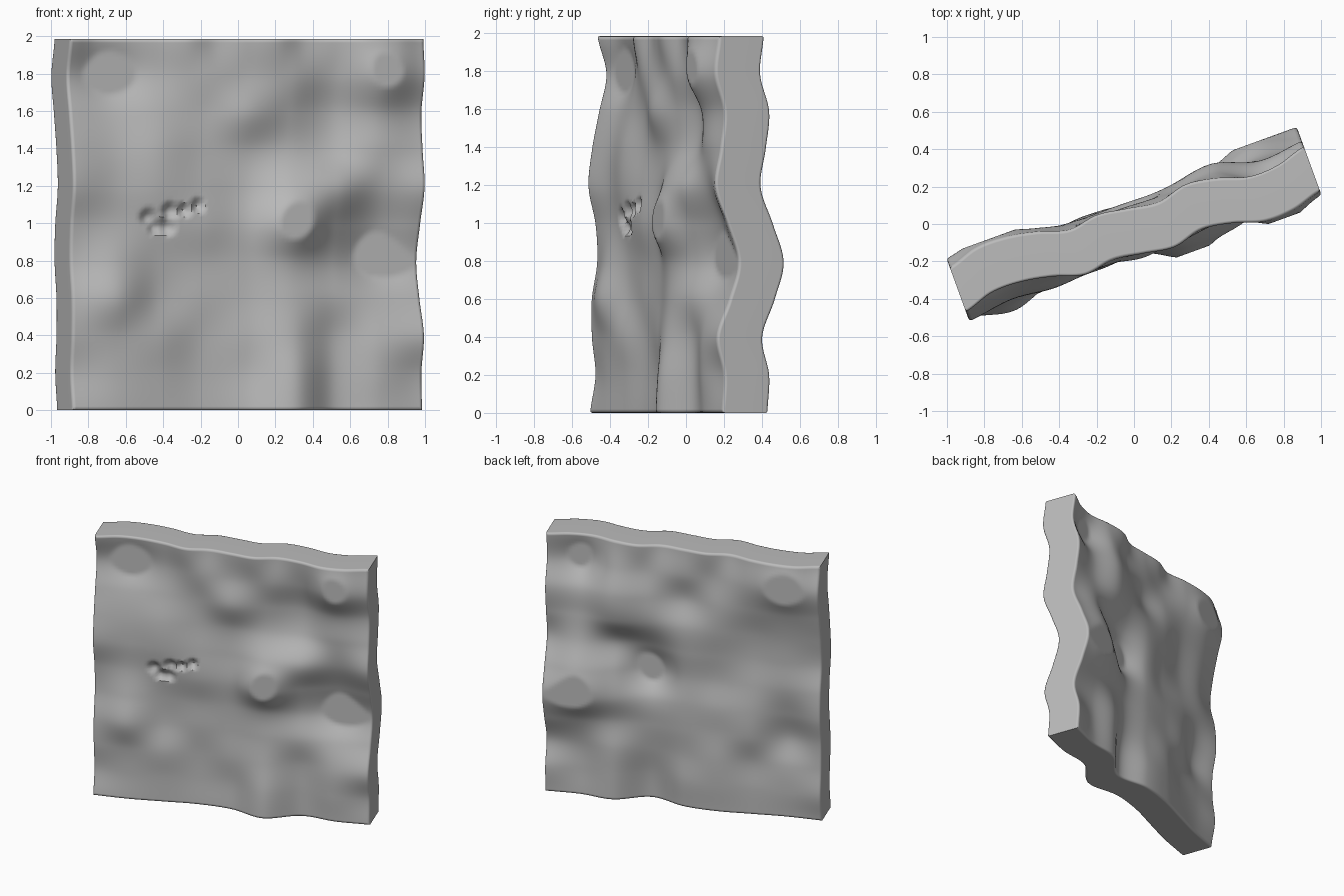
import bpy, bmesh, math
from mathutils import Matrix

if "Cube" in bpy.data.objects:
    bpy.data.objects.remove(bpy.data.objects["Cube"])

LENGTH, HEIGHT, HALF, N = 2.0, 1.985, 0.128, 100

# Wave depth in hundredths: rows from top to bottom, columns from left to right
WAVE = [
    (-1, 4, 4, 1, -4, -1.5, -4, -6.5, -2.5, -5, -10, -9.5, -5),
    (4, 9, 3, -3, -3, -4, -2, -14, -7),
    (0, 2, 0, -1, -6, -1, 3, -5, -2),
    (-4, -2, -4, -1, -1, -1, 1, -4, -4),
    (-6, -3, -5, -3, -2, -9, -8, -2, -7),
    (-2, -2, -3, -4, -4, -15, -3, 5, 0),
    (-1, -5, -1, -1, -2, -6, 1, 9, 6),
    (-4, -9, -1, -1, -2, -6, -3, 0, 1),
    (-4, -5, -4, 0, -3, -8, -1, -5, -6),
    (-2, -4, -3, 0, -2, -11, -1, -5, -2),
    (-5, -5, -3, -1, -3, -12, -1, -4, -3),
]
# Chipped pits on the front: along, height, radius
PITS = [(-.56, 1.03, .05), (-.52, .98, .045), (-.455, .98, .05),
        (-.44, 1.065, .05), (-.36, 1.07, .04), (-.28, 1.095, .04)]


def spline(vals, t):
    """Smooth interpolation through evenly spaced values, t in 0..1."""
    n = len(vals) - 1
    i = min(int(t * n), n - 1)
    f = t * n - i
    a, b, c, d = (vals[min(max(i + k, 0), n)] for k in (-1, 0, 1, 2))
    return b + f / 2 * (c - a + f * (2*a - 5*b + 4*c - d + f * (3*(b - c) + d - a)))


def wave(s, t):
    """Bend of the slab, cut flat at both extremes."""
    d = spline([spline(row, s) for row in WAVE], 1 - t) / 100
    return min(max(d, -0.12), 0.06)


def pit(u, z):
    return max(0.035 * max(0, 1 - ((u - a)**2 + (z - b)**2) / r**2)
               for a, b, r in PITS)


# Wavy slab: a fine grid, thickened and bent
bm = bmesh.new()
bmesh.ops.create_grid(bm, x_segments=N, y_segments=N, size=0.5)
grid = bm.faces[:]
extruded = bmesh.ops.extrude_face_region(bm, geom=grid, use_keep_orig=True)
back = {g for g in extruded['geom'] if isinstance(g, bmesh.types.BMVert)}
for v in bm.verts:
    s, t = min(max(v.co.x + .5, 0), 1), min(max(v.co.y + .5, 0), 1)
    u, z = (s - .5) * LENGTH, t * HEIGHT
    side = HALF if v in back else -HALF + pit(u, z)
    v.co = (u, wave(s, t) + side, z)
bmesh.ops.recalc_face_normals(bm, faces=bm.faces[:])
# Soften the long rims of both broad faces
rim = [e for e in bm.edges if len(e.link_faces) == 2 and e.calc_length() < 0.1
       and sum(f.calc_area() > 0.003 for f in e.link_faces) == 1]
bmesh.ops.bevel(bm, geom=rim, offset=0.016, segments=3, profile=0.5,
                affect='EDGES', clamp_overlap=False)
bm.transform(Matrix.Rotation(math.radians(20), 4, 'Z'))

mesh = bpy.data.meshes.new("wavy_slab")
bm.to_mesh(mesh)
bm.free()
slab = bpy.data.objects.new("wavy_slab", mesh)
bpy.context.collection.objects.link(slab)
stone = bpy.data.materials.new("grey stone")
stone.diffuse_color = (0.5, 0.5, 0.5, 1)
stone.use_nodes = True
stone.node_tree.nodes["Principled BSDF"].inputs["Base Color"].default_value = stone.diffuse_color
mesh.materials.append(stone)

# Smooth shading, with the narrow sides kept flat
bpy.context.view_layer.objects.active = slab
slab.select_set(True)
bpy.ops.object.shade_smooth_by_angle(angle=math.radians(40))
slab.modifiers.new("flat_sides", 'WEIGHTED_NORMAL').keep_sharp = True

# Centre the slab on the ground
xs, ys, zs = zip(*(v.co for v in mesh.vertices))
mesh.transform(Matrix.Translation((-(min(xs) + max(xs)) / 2,
                                   -(min(ys) + max(ys)) / 2, -min(zs))))
